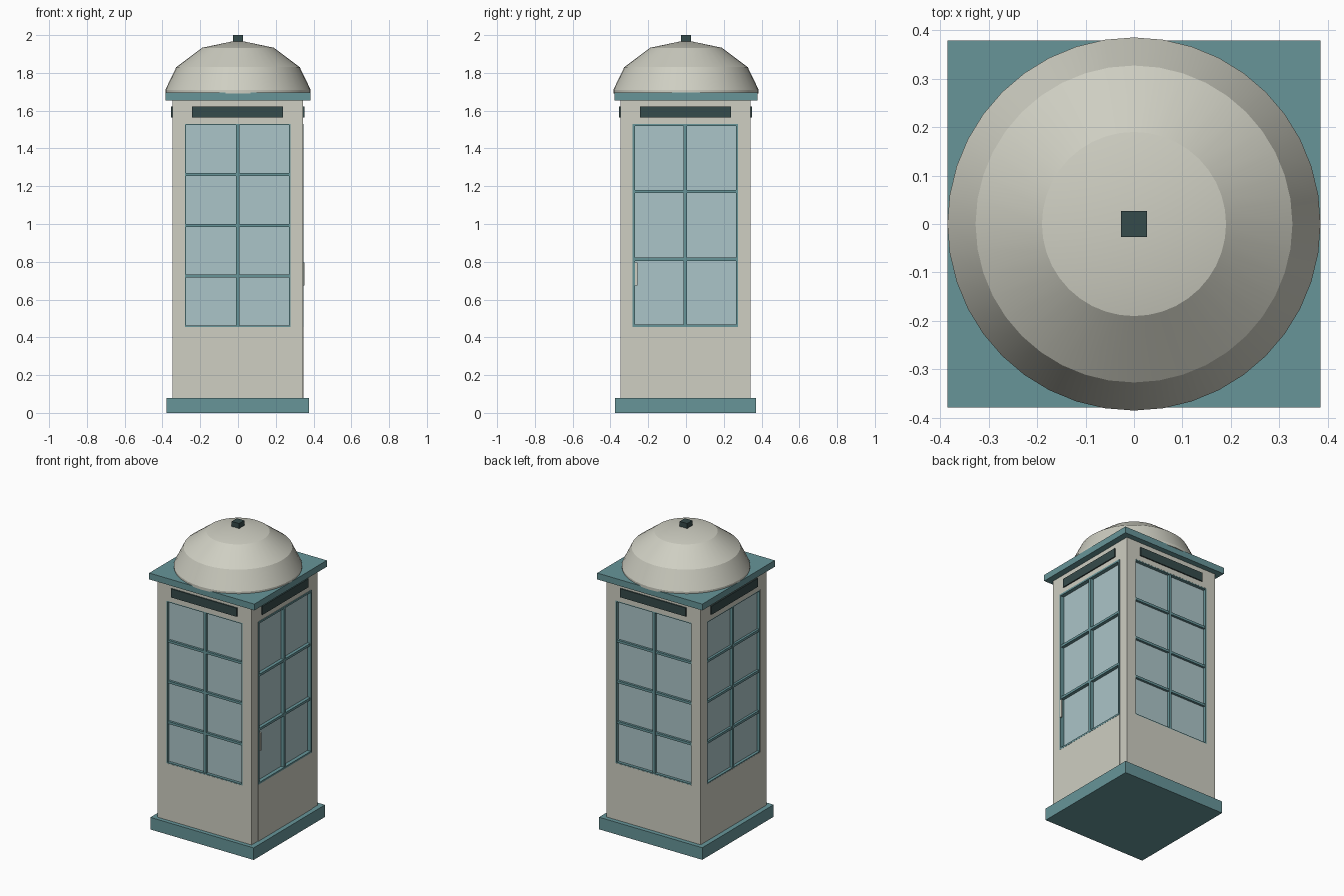
import bpy, bmesh, math
from mathutils import Matrix, Vector

if "Cube" in bpy.data.objects:
    bpy.data.objects.remove(bpy.data.objects["Cube"])

HALF = 0.345                      # half width of the cabin
W0, W1, WU = 0.455, 1.53, 0.279   # window bottom, top, half width
CENTRE = Vector((-0.002, -0.003, 0))


def material(name, rgb):
    m = bpy.data.materials.new(name)
    m.diffuse_color = (*rgb, 1)
    m.use_nodes = True
    m.node_tree.nodes["Principled BSDF"].inputs["Base Color"].default_value = m.diffuse_color
    return m


CREAM = material("cream", (0.62, 0.62, 0.54))
TEAL = material("teal", (0.135, 0.30, 0.318))
GLASS = material("pale glass", (0.41, 0.555, 0.58))
DARK = material("dark slate", (0.036, 0.069, 0.069))


def add_box(bm, lo, hi, matrix=Matrix()):
    lo, hi = Vector(lo), Vector(hi)
    size = hi - lo
    m = matrix @ Matrix.Translation((lo + hi) / 2) @ Matrix.Diagonal((*size, 1))
    bmesh.ops.create_cube(bm, size=1, matrix=m)


def finish(bm, name, mat):
    bmesh.ops.recalc_face_normals(bm, faces=bm.faces)
    mesh = bpy.data.meshes.new(name)
    bm.to_mesh(mesh)
    bm.free()
    ob = bpy.data.objects.new(name, mesh)
    bpy.context.collection.objects.link(ob)
    mesh.materials.append(mat)
    return ob


def box(name, mat, lo, hi):
    bm = bmesh.new()
    add_box(bm, lo, hi)
    return finish(bm, name, mat)


def side_boxes(name, mat, side, boxes):
    """Boxes on one wall: (u0, u1, z0, z1, depth0, depth1), depth outward from the wall.
    Side 0 is the front, then right, back, left."""
    rot = Matrix.Translation(CENTRE) @ Matrix.Rotation(side * math.pi / 2, 4, 'Z')
    bm = bmesh.new()
    for u0, u1, z0, z1, d0, d1 in boxes:
        add_box(bm, (u0, -HALF - d1, z0), (u1, -HALF - d0, z1), rot)
    return finish(bm, name, mat)


# Plinth, cabin and cornice
box("plinth", TEAL, (-0.379, -0.375, 0), (0.377, 0.371, 0.08))
body = box("cabin_body", CREAM, CENTRE + Vector((-HALF, -HALF, 0.08)),
           CENTRE + Vector((HALF, HALF, 1.66)))
box("cornice", TEAL, (-0.385, -0.379, 1.655), (0.385, 0.379, 1.697))

# Glass core seen through the window openings
G = HALF - 0.02
box("window_glass", GLASS, CENTRE + Vector((-G, -G, W0 - 0.01)),
    CENTRE + Vector((G, G, W1 + 0.01)))

for side, label in enumerate(("front", "right", "back", "left")):
    # Window opening
    cutter = side_boxes(label + "_cutter", CREAM, side,
                        [(-WU, WU, W0, W1, -0.03, 0.05)])
    cutter.hide_render = True
    cutter.hide_viewport = True
    cut = body.modifiers.new(label + "_opening", 'BOOLEAN')
    cut.object = cutter
    cut.solver = 'EXACT'

    # Frame and glazing bars; the right side is the door, with three rows
    door = side == 1
    rows = 3 if door else 4
    edge, out = (0.012, 0.005) if door else (0.007, -0.001)
    parts = [(-WU, -WU + edge, W0, W1, -0.025, out),
             (WU - edge, WU, W0, W1, -0.025, out),
             (-WU, WU, W0, W0 + edge, -0.025, out),
             (-WU, WU, W1 - edge, W1, -0.025, out),
             (-0.009, 0.009, W0, W1, -0.025, out - 0.003)]
    for i in range(1, rows):
        z = W0 + (W1 - W0) * i / rows
        parts.append((-WU, WU, z - 0.008, z + 0.008, -0.025, out - 0.004))
    side_boxes(label + "_window_frame", TEAL, side, parts)

    # Sign plate above the window
    side_boxes(label + "_sign_plate", DARK, side,
               [(-0.241, 0.241, 1.565, 1.622, -0.005, 0.008)])

# Door panel and handle
side_boxes("door_panel", CREAM, 1, [(-WU, WU, 0.08, W0, -0.01, 0.004)])
side_boxes("door_handle", CREAM, 1, [(-0.268, -0.254, 0.675, 0.795, 0, 0.01)])

# Domed roof
profile = [(0.385, 1.692), (0.385, 1.71), (0.327, 1.83), (0.19, 1.933)]
bm = bmesh.new()
SEG = 40
rings = [[bm.verts.new((r * math.cos(2 * math.pi * i / SEG),
                        r * math.sin(2 * math.pi * i / SEG), z))
          for i in range(SEG)] for r, z in profile]
apex = bm.verts.new((0, 0, 1.973))
for i in range(SEG):
    j = (i + 1) % SEG
    for a, b in zip(rings, rings[1:]):
        bm.faces.new((a[i], a[j], b[j], b[i]))
    bm.faces.new((rings[-1][i], rings[-1][j], apex))
bm.faces.new(rings[0][::-1])
dome = finish(bm, "dome_roof", CREAM)
bpy.context.view_layer.objects.active = dome
dome.select_set(True)
bpy.ops.object.shade_smooth_by_angle(angle=math.radians(18))

# Finial
box("finial", DARK, (-0.027, -0.027, 1.962), (0.027, 0.027, 2.0))
